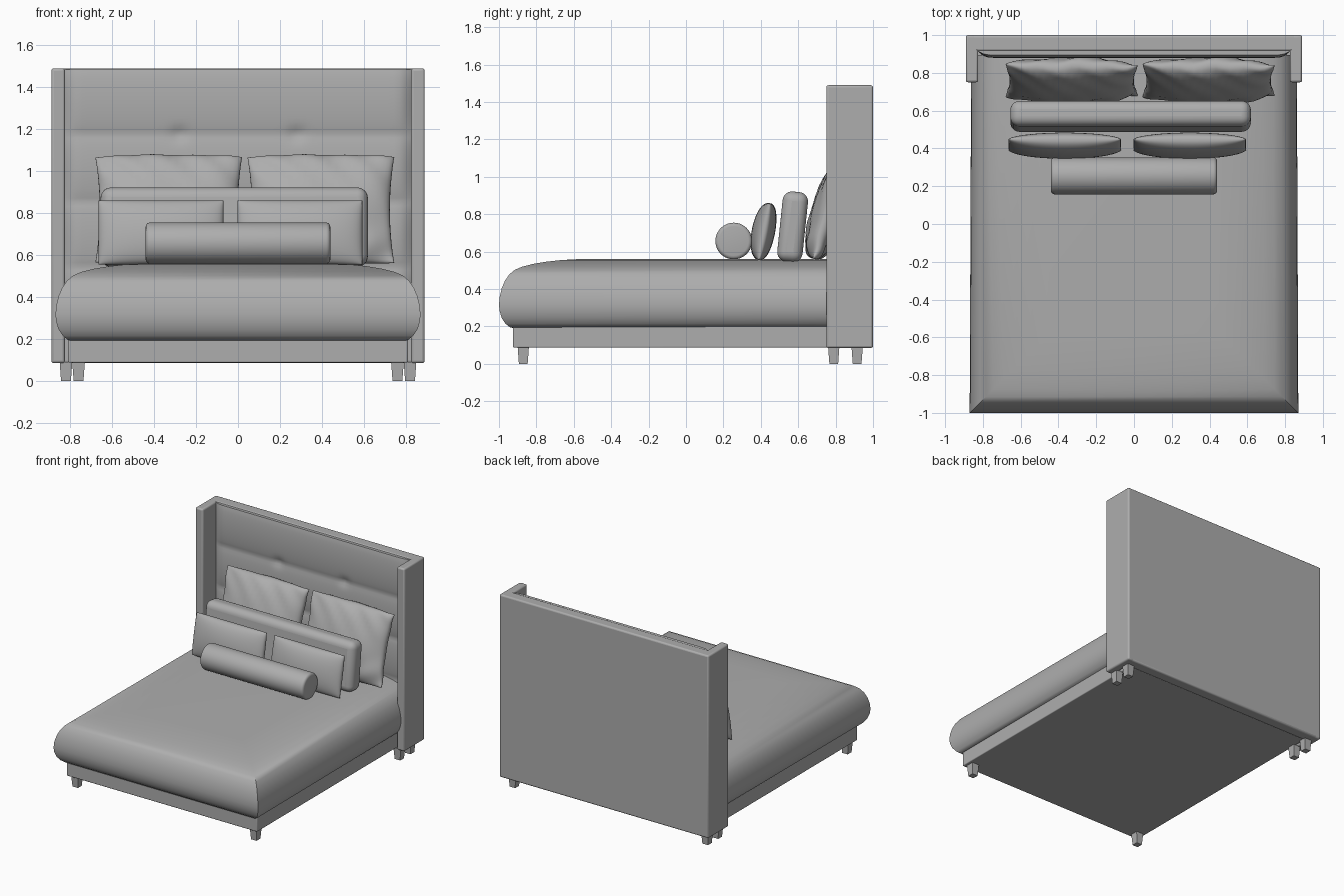
import bpy, bmesh, math
from mathutils import Matrix, Vector

if "Cube" in bpy.data.objects:
    bpy.data.objects.remove(bpy.data.objects["Cube"])

fabric = bpy.data.materials.new("grey fabric")
fabric.diffuse_color = (0.42, 0.42, 0.42, 1)
fabric.use_nodes = True
fabric.node_tree.nodes["Principled BSDF"].inputs["Base Color"].default_value = fabric.diffuse_color


def finish(name, bm, angle=35, bevel=0):
    bmesh.ops.recalc_face_normals(bm, faces=bm.faces)
    me = bpy.data.meshes.new(name)
    bm.to_mesh(me)
    bm.free()
    ob = bpy.data.objects.new(name, me)
    bpy.context.collection.objects.link(ob)
    me.materials.append(fabric)
    if bevel:
        mod = ob.modifiers.new("bevel", 'BEVEL')
        mod.width, mod.segments = bevel, 3
    bpy.ops.object.select_all(action='DESELECT')
    ob.select_set(True)
    bpy.context.view_layer.objects.active = ob
    bpy.ops.object.shade_smooth_by_angle(angle=math.radians(angle))
    return ob


def box(name, lo, hi, bevel=0, taper=1):
    bm = bmesh.new()
    lo, hi = Vector(lo), Vector(hi)
    mid, size = (lo + hi) / 2, hi - lo
    bmesh.ops.create_cube(bm, size=1)
    for v in bm.verts:
        k = taper if v.co.z < 0 else 1
        v.co = mid + Vector((v.co.x * size.x * k, v.co.y * size.y * k, v.co.z * size.z))
    return finish(name, bm, bevel=bevel)


def pillow(name, center, w, h, t, tilt, pinch=0.0, wrinkle=0.0, front=0.5, n=28):
    """Two bulged sheets joined at a thin seam, leaning back by tilt degrees."""
    bm = bmesh.new()
    for side in (-1, 1):
        share = front if side < 0 else 1 - front
        rows = []
        for j in range(n + 1):
            row = []
            for i in range(n + 1):
                u, v = -math.cos(math.pi * i / n), -math.cos(math.pi * j / n)
                bulge = max(0, (1 - u * u) * (1 - v * v)) ** 0.42
                x = u * w / 2 * (1 - pinch * (1 - v * v))
                z = v * h / 2 * (1 + 0.5 * pinch * (1 - u * u) * (v > 0))
                fold = wrinkle * math.sin(9 * u + 4 * v * v) * math.sin(5 * v + 3 * u)
                row.append(bm.verts.new((x, side * t * share * bulge + fold * (0.4 + abs(v)), z)))
            rows.append(row)
        for a, b in zip(rows, rows[1:]):
            for i in range(n):
                bm.faces.new((a[i], a[i + 1], b[i + 1], b[i]))
    bmesh.ops.remove_doubles(bm, verts=bm.verts, dist=1e-5)
    bm.transform(Matrix.Translation(center) @ Matrix.Rotation(math.radians(-tilt), 4, 'X'))
    return finish(name, bm, 60)


# Headboard: back panel and two side wings
box("headboard_panel", (-0.86, 0.915, 0.085), (0.86, 1.0, 1.49), 0.012)
for s, side in ((-1, "left"), (1, "right")):
    xs = sorted((s * 0.825, s * 0.89))
    box("headboard_wing_" + side, (xs[0], 0.75, 0.085), (xs[1], 1.0, 1.49), 0.012)

# Padded front of the headboard: soft horizontal channels with button dimples
bm = bmesh.new()
NX, NZ = 60, 66
seams = (0.54, 0.86, 1.175, 1.49)
grid = []
for j in range(NZ + 1):
    z = 0.22 + (1.485 - 0.22) * j / NZ
    p = (z - seams[0]) / 0.3165
    groove = abs(math.sin(math.pi * p)) ** 0.55
    row = []
    for i in range(NX + 1):
        x = -0.826 + 1.652 * i / NX
        edge = min(1, (0.826 - abs(x)) / 0.06) ** 0.5
        dimple = sum(math.exp(-((x - bx) ** 2 + (z - bz) ** 2) / 0.0012)
                     for bx in (-0.28, 0.28) for bz in seams[:3])
        row.append(bm.verts.new((x, 0.914 - 0.016 * edge - 0.018 * groove * edge + 0.014 * dimple, z)))
    grid.append(row)
for a, b in zip(grid, grid[1:]):
    for i in range(NX):
        bm.faces.new((a[i], a[i + 1], b[i + 1], b[i]))
# close the pad against the panel
border = [e for e in bm.edges if e.is_boundary]
new = bmesh.ops.extrude_edge_only(bm, edges=border)["geom"]
for v in new:
    if isinstance(v, bmesh.types.BMVert):
        v.co.y = 0.93
finish("headboard_padding", bm, 50)

# Bed base
box("bed_base", (-0.81, -0.925, 0.087), (0.81, 0.92, 0.22), 0.006)

# Mattress: stacked rectangles with mitred corners, (inset, height) profile
profile = [(0.09, 0.19), (0.06, 0.195), (0.035, 0.215), (0.015, 0.245), (0.004, 0.28), (0, 0.315),
           (0.004, 0.36), (0.015, 0.405), (0.032, 0.445), (0.055, 0.478), (0.085, 0.503),
           (0.125, 0.52), (0.18, 0.534), (0.25, 0.546), (0.33, 0.555), (0.42, 0.56)]
bm = bmesh.new()
rings = []
for d, z in profile:
    x, y = 0.87 - d, -1 + d
    xb = x - 0.008
    rings.append([bm.verts.new(c) for c in ((-x, y, z), (x, y, z), (xb, 0.895, z), (-xb, 0.895, z))])
for a, b in zip(rings, rings[1:]):
    for i in range(4):
        k = (i + 1) % 4
        bm.faces.new((a[i], a[k], b[k], b[i]))
bm.faces.new(rings[0])
bm.faces.new(rings[-1])
finish("mattress", bm, 40)

# Feet: one at each front corner, two under each wing
for s, side in ((-1, "left"), (1, "right")):
    for x, y, place in ((0.76, -0.87, "front"), (0.82, 0.79, "wing"), (0.82, 0.915, "back")):
        box(f"foot_{place}_{side}", (s * x - 0.03, y - 0.03, 0), (s * x + 0.03, y + 0.03, 0.09), 0, 0.78)

# Large sleeping pillows against the headboard
pillow("large_pillow_left", (-0.33, 0.76, 0.815), 0.70, 0.53, 0.18, 17, 0.06, 0.008)
pillow("large_pillow_right", (0.395, 0.76, 0.815), 0.70, 0.53, 0.18, 17, 0.06, 0.008)

# Long rounded box cushion
cushion = box("long_cushion", (-0.637, -0.068, -0.188), (0.637, 0.068, 0.188))
cushion.data.transform(Matrix.Translation((-0.018, 0.57, 0.733)) @ Matrix.Rotation(math.radians(-6), 4, 'X'))
mod = cushion.modifiers.new("soft edge", 'BEVEL')
mod.width, mod.segments = 0.05, 6

# Small front cushions
pillow("small_cushion_left", (-0.367, 0.42, 0.707), 0.595, 0.31, 0.125, 11, 0, 0, 0.55)
pillow("small_cushion_right", (0.295, 0.42, 0.707), 0.595, 0.31, 0.125, 11, 0, 0, 0.55)

# Bolster roll
bm = bmesh.new()
bmesh.ops.create_cone(bm, cap_ends=True, segments=40, radius1=0.098, radius2=0.098, depth=0.88,
                      matrix=Matrix.Translation((0, 0.255, 0.657)) @ Matrix.Rotation(math.pi / 2, 4, 'Y'))
rim = [e for e in bm.edges if any(len(f.verts) > 4 for f in e.link_faces)]
bmesh.ops.bevel(bm, geom=rim, offset=0.02, segments=4, profile=0.5, affect='EDGES')
finish("bolster", bm, 40)
